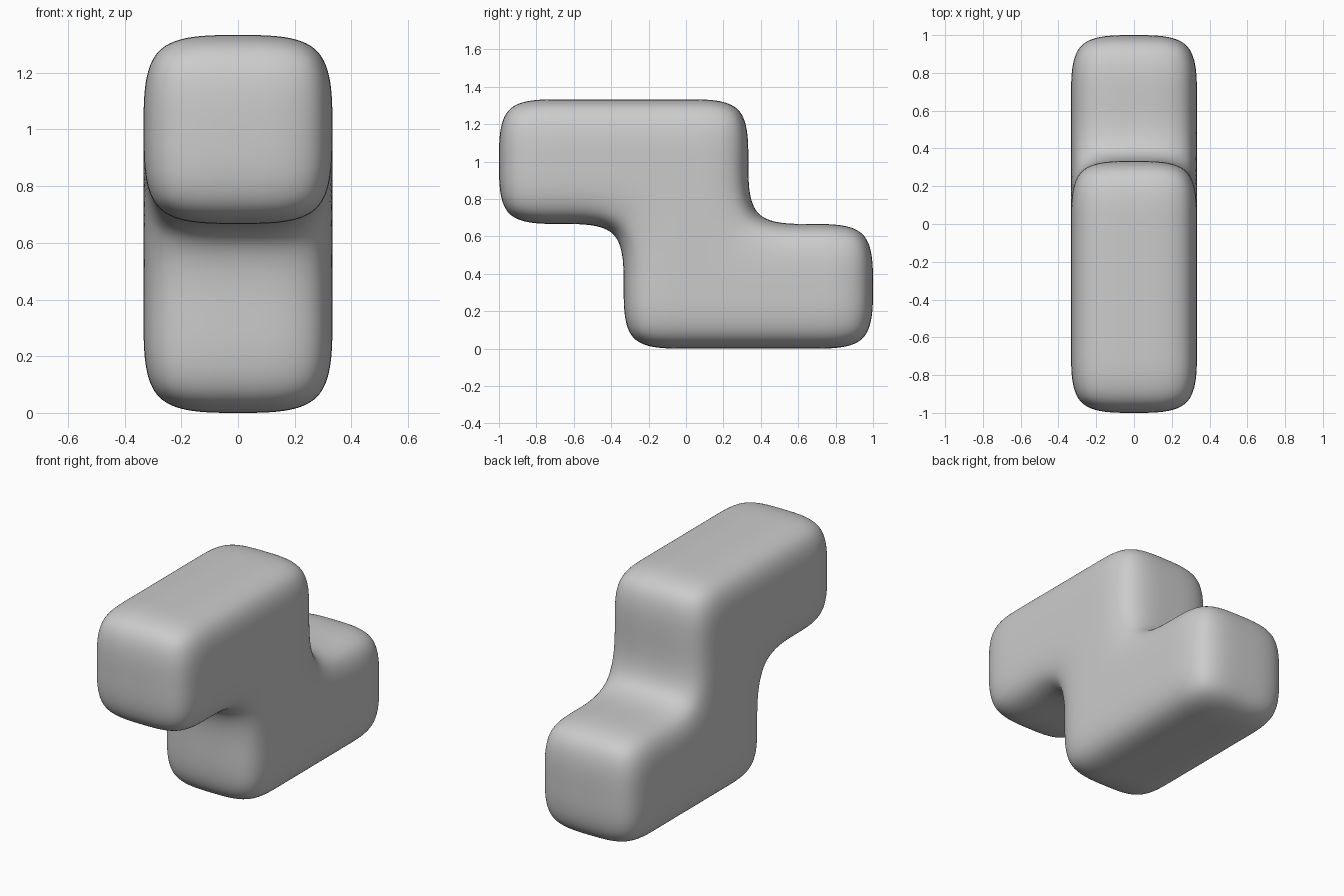
import bpy, bmesh
from mathutils import Vector

if "Cube" in bpy.data.objects:
    bpy.data.objects.remove(bpy.data.objects["Cube"])

S = 1 / 3  # half of one square block; every block is 2 x 2 x 2 small cells

# Stepped S-shaped arrangement of four blocks, as (y, z) block positions
blocks = [(0, 1), (1, 1), (1, 0), (2, 0)]
cells = {(i, 2 * y + j, 2 * z + k) for y, z in blocks
         for i in (0, 1) for j in (0, 1) for k in (0, 1)}

# Outer skin: one quad wherever a cell has no neighbour
bm = bmesh.new()
for c in cells:
    for axis in range(3):
        for side in (0, 1):
            n = list(c)
            n[axis] += 1 if side else -1
            if tuple(n) in cells:
                continue
            u, v = (axis + 1) % 3, (axis + 2) % 3
            quad = []
            for a, b in ((0, 0), (1, 0), (1, 1), (0, 1)):
                p = list(c)
                p[axis] += side
                p[u] += a
                p[v] += b
                quad.append(bm.verts.new(Vector(((p[0] - 1) * S, (p[1] - 3) * S, p[2] * S))))
            bm.faces.new(quad if side else quad[::-1])
bmesh.ops.remove_doubles(bm, verts=bm.verts[:], dist=0.001)
bmesh.ops.recalc_face_normals(bm, faces=bm.faces[:])
for f in bm.faces:
    f.smooth = True

mesh = bpy.data.meshes.new("stepped_block")
bm.to_mesh(mesh)
bm.free()
obj = bpy.data.objects.new("stepped_block", mesh)
bpy.context.collection.objects.link(obj)

# Soft rounded corners
sub = obj.modifiers.new("rounding", 'SUBSURF')
sub.levels = sub.render_levels = 4
